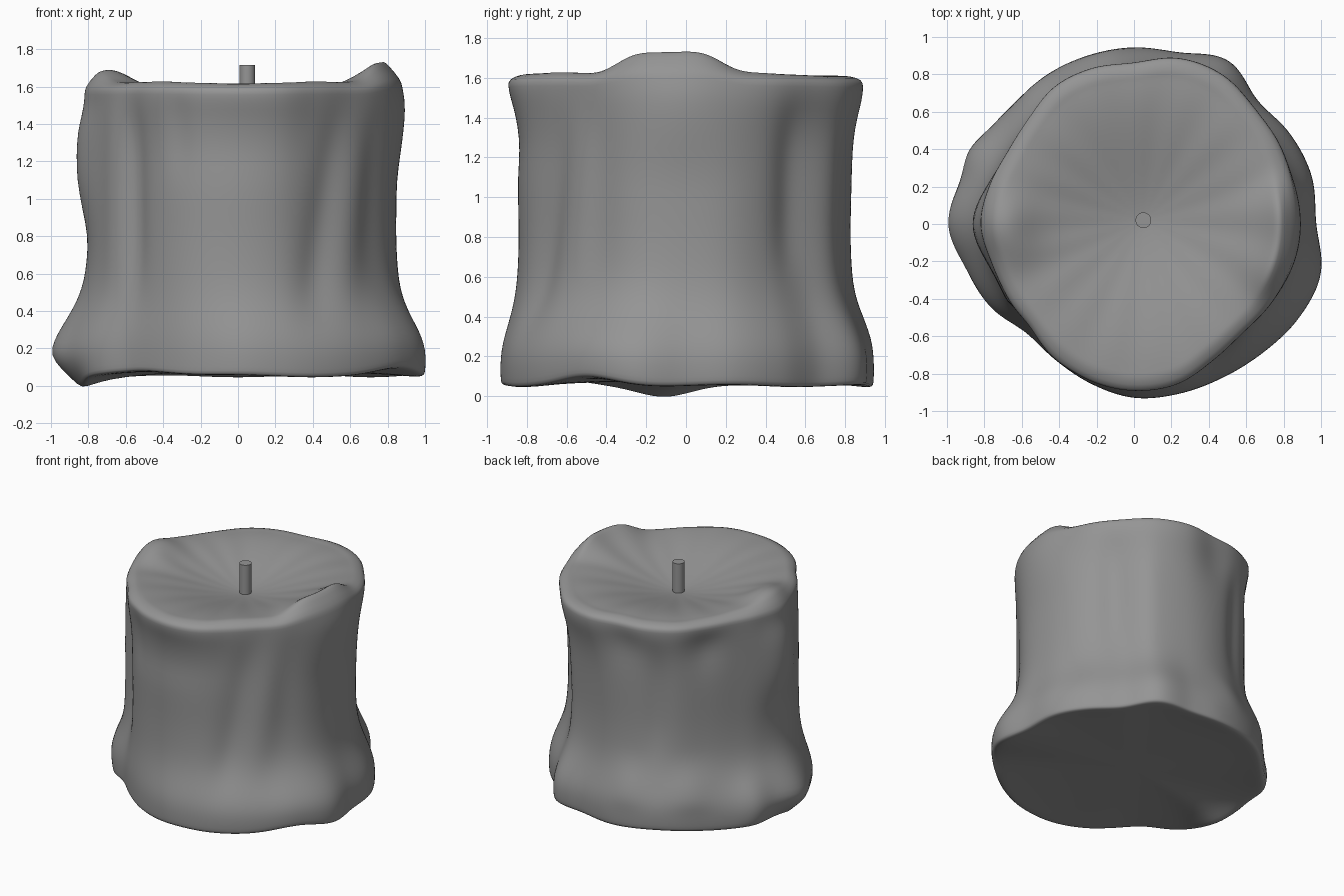
import bpy, bmesh, math

if "Cube" in bpy.data.objects:
    bpy.data.objects.remove(bpy.data.objects["Cube"])

N = 144  # points around the candle

# Radius every 15 degrees, counter-clockwise from +x: base, waist and rim
BASE = [.975, .985, .965, .935, 1.01, .95, .945, .935, .925, .91, .93, .96,
        1.01, .94, .89, .82, .84, .885, .93, .94, .95, .975, 1.015, 1.035]
WAIST = [.845, .85, .83, .81, .845, .835, .825, .81, .80, .775, .77, .79,
         .80, .795, .78, .76, .80, .83, .84, .835, .81, .815, .83, .845]
RIM = [.87, .875, .89, .90, .93, .92, .865, .865, .85, .80, .78, .80,
       .82, .79, .78, .79, .84, .875, .895, .89, .845, .825, .85, .865]

# Height -> (base weight, rim weight)
LEVELS = [(.05, .93, 0), (.07, .98, 0), (.12, 1, 0), (.19, .99, 0), (.26, .88, 0),
          (.33, .68, 0), (.40, .46, 0), (.48, .25, 0), (.57, .11, 0), (.67, .04, 0),
          (.80, 0, 0), (.95, 0, .06), (1.10, 0, .14), (1.24, 0, .26), (1.36, 0, .50),
          (1.45, 0, .80), (1.51, 0, .96), (1.56, 0, 1), (1.595, 0, .96)]

# Drips and grooves: angle, width, depth, height, half height, lean per unit height
FOLDS = [(180, 14, .06, 1.18, .26, 0), (224, 6, -.03, 1.0, .5, 0), (212, 7, .015, 1.0, .5, 0),
         (304, 7, -.025, .9, .5, 12), (318, 7, .012, .9, .5, 12), (328, 8, -.015, 1.0, .5, 0),
         (39, 7, -.03, 1.05, .42, 0), (56, 7, .015, .9, .5, 0), (248, 5, -.012, 1.35, .2, 0),
         (135, 11, -.03, 1.38, .13, 0), (95, 11, -.02, 1.38, .13, 0), (110, 6, -.02, 1.0, .4, 0),
         (128, 11, .025, .36, .13, 0), (98, 9, .02, .36, .13, 0), (358, 20, .03, 1.38, .17, 0),
         (268, 28, -.022, 1.33, .18, 0), (156, 7, .03, .2, .18, 0), (183, 16, -.14, 0, .13, 0)]


def around(table, a):
    """Smooth periodic interpolation of a radius table."""
    u = a / (2 * math.pi) * len(table)
    i, f = int(math.floor(u)), u - math.floor(u)
    p0, p1, p2, p3 = (table[(i + k) % len(table)] for k in (-1, 0, 1, 2))
    return p1 + .5 * f * (p2 - p0 + f * (2*p0 - 5*p1 + 4*p2 - p3 + f * (3*(p1 - p2) + p3 - p0)))


def bump(a, centre, width, power=2):
    d = (math.degrees(a) - centre + 180) % 360 - 180
    return math.exp(-abs(d / width) ** power)


def rim_lift(a):
    return .12 * bump(a, -7, 22, 4) - .02 * bump(a, 85, 32) + .006 * math.sin(5 * a)


def base_lift(a):
    return (-.055 * bump(a, 187, 13) + .045 * bump(a, 331, 13)
            + .03 * bump(a, 235, 20) + .006 * math.sin(7 * a))


def side_radius(a, z, wb, wr):
    w = around(WAIST, a)
    r = w + wb * (around(BASE, a) - w) + wr * (around(RIM, a) - w)
    for ang, width, depth, h, hh, lean in FOLDS:
        r += depth * bump(a, ang + lean * (z - h), width) * math.exp(-((z - h) / hh) ** 4)
    return r


angles = [2 * math.pi * i / N for i in range(N)]
rings = []

# Underside
for s in (.4, .75, .88, .95):
    ring = []
    for a in angles:
        r = s * side_radius(a, .05, .93, 0)
        ring.append((r * math.cos(a), r * math.sin(a), .075 - .03 * s**4 + base_lift(a) * s**4))
    rings.append(ring)

# Dripping side wall
for z, wb, wr in LEVELS:
    t = (z - .05) / 1.545
    ring = []
    for a in angles:
        r = side_radius(a, z, wb, wr)
        ring.append((r * math.cos(a), r * math.sin(a),
                     z + base_lift(a) * (1 - t)**5 + .35 * rim_lift(a) * t**6))
    rings.append(ring)

# Melted hollow on top, sinking towards the wick
CX, CY = .05, .02
for s in (.975, .94, .90, .84, .76, .66, .54, .42, .30, .18, .08):
    ring = []
    for a in angles:
        r = .95 * s * (around(RIM, a) * s + .85 * (1 - s))
        z = 1.485 + .137 * math.sin(math.pi / 2 * s)**1.6
        z += rim_lift(a) * (.75 if s > .95 else min(1, (s / .93)**5.5))
        z += .075 * bump(a, 182, 16) * math.exp(-((s - .87) / .17)**2)
        z += .005 * math.sin(17 * a) * s**3 * (1 - s) * 4
        ring.append((r * math.cos(a) + CX * (1 - s), r * math.sin(a) + CY * (1 - s), z))
    rings.append(ring)

# Wax body
bm = bmesh.new()
loops = [[bm.verts.new(p) for p in ring] for ring in rings]
for lo, hi in zip(loops, loops[1:]):
    for i in range(N):
        j = (i + 1) % N
        bm.faces.new((lo[i], lo[j], hi[j], hi[i]))
for loop, p in ((loops[0], (0, 0, .075)), (loops[-1], (CX, CY, 1.485))):
    c = bm.verts.new(p)
    for i in range(N):
        bm.faces.new((loop[i], loop[(i + 1) % N], c))
bmesh.ops.recalc_face_normals(bm, faces=bm.faces)
mesh = bpy.data.meshes.new("candle_body")
bm.to_mesh(mesh)
bm.free()
mesh.shade_smooth()
body = bpy.data.objects.new("candle_body", mesh)
bpy.context.collection.objects.link(body)
sub = body.modifiers.new("smooth", 'SUBSURF')
sub.levels = sub.render_levels = 1

# Wick
bpy.ops.mesh.primitive_cylinder_add(vertices=24, radius=.042, depth=.26, location=(CX, CY, 1.585))
wick = bpy.context.object
wick.name = "wick"
bpy.ops.object.shade_smooth_by_angle()

# Dark grey wax
wax = bpy.data.materials.new("dark_wax")
wax.diffuse_color = (.3, .3, .3, 1)
wax.use_nodes = True
wax.node_tree.nodes["Principled BSDF"].inputs["Base Color"].default_value = wax.diffuse_color
for ob in (body, wick):
    ob.data.materials.append(wax)
